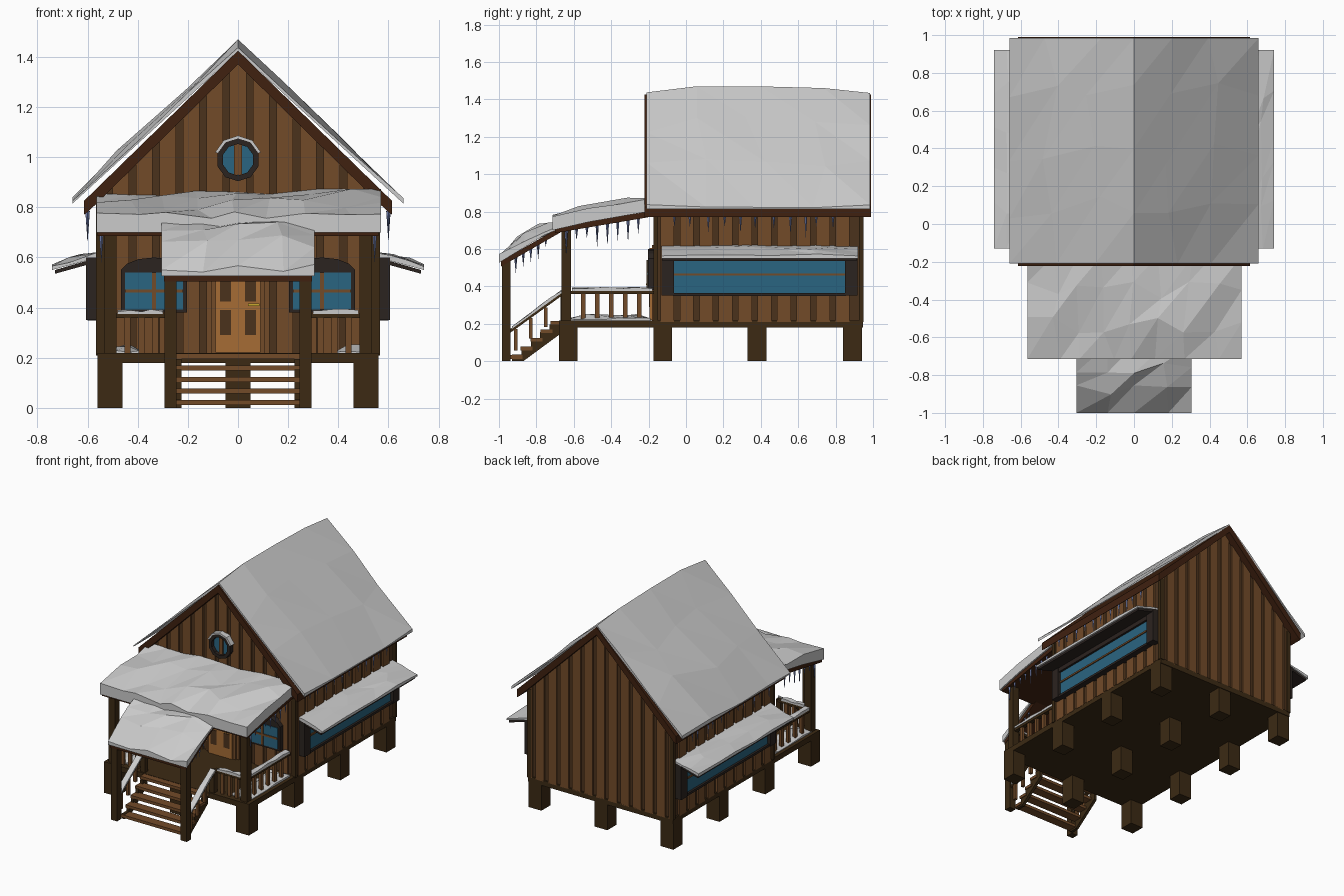
import bpy, bmesh, math, random
from mathutils import Vector

if "Cube" in bpy.data.objects:
    bpy.data.objects.remove(bpy.data.objects["Cube"])

random.seed(4)


def material(name, rgb):
    m = bpy.data.materials.new(name)
    m.diffuse_color = (*rgb, 1)
    m.use_nodes = True
    m.node_tree.nodes["Principled BSDF"].inputs["Base Color"].default_value = m.diffuse_color
    return m


PLANK = material("plank", (0.17, 0.07, 0.022))
GAP = material("plank_gap", (0.07, 0.032, 0.012))
DARK = material("dark_wood", (0.045, 0.023, 0.007))
TRIM = material("roof_wood", (0.05, 0.015, 0.005))
FRAME = material("window_frame", (0.024, 0.017, 0.014))
GLASS = material("glass", (0.023, 0.13, 0.22))
DOOR = material("door_wood", (0.38, 0.15, 0.036))
BRASS = material("brass", (0.6, 0.4, 0.03))
ICE = material("ice", (0.2, 0.25, 0.5))


def finish(name, bm, mat=None):
    bmesh.ops.recalc_face_normals(bm, faces=bm.faces)
    me = bpy.data.meshes.new(name)
    bm.to_mesh(me)
    bm.free()
    ob = bpy.data.objects.new(name, me)
    bpy.context.collection.objects.link(ob)
    if mat:
        me.materials.append(mat)
    return ob


def prisms(name, items, axis, mat):
    """items: (2D outline, start, end), extruded along the axis."""
    bm = bmesh.new()
    for pts, a, b in items:
        def put(p, t):
            c = list(p)
            c.insert("xyz".index(axis), t)
            return bm.verts.new(c)
        lo, hi = [put(p, a) for p in pts], [put(p, b) for p in pts]
        bm.faces.new(lo)
        bm.faces.new(hi)
        for i in range(len(pts)):
            j = (i + 1) % len(pts)
            bm.faces.new((lo[i], lo[j], hi[j], hi[i]))
    return finish(name, bm, mat)


def boxes(name, items, mat):
    """items: (x0, x1, y0, y1, z0, z1)"""
    return prisms(name, [([(a, c), (b, c), (b, d), (a, d)], e, f)
                         for a, b, c, d, e, f in items], "z", mat)


def snow(name, x0, x1, y0, y1, nx, ny, base, thick, amp, edge=0.5):
    """Lumpy faceted sheet lying on the height function base(x, y)."""
    bm = bmesh.new()
    top, bot = {}, {}
    for i in range(nx + 1):
        for j in range(ny + 1):
            rim = i in (0, nx) or j in (0, ny)
            x, y = x0 + (x1 - x0) * i / nx, y0 + (y1 - y0) * j / ny
            if 0 < i < nx and abs(x) > 1e-6:
                x += random.uniform(-.25, .25) * (x1 - x0) / nx
            if 0 < j < ny:
                y += random.uniform(-.25, .25) * (y1 - y0) / ny
            z = base(x, y)
            t = thick * (edge if rim else 1) + random.uniform(-amp, amp)
            top[i, j] = bm.verts.new((x, y, z + max(t, 0.006)))
            bot[i, j] = bm.verts.new((x, y, z))
    for i in range(nx):
        for j in range(ny):
            q = [(i, j), (i + 1, j), (i + 1, j + 1), (i, j + 1)]
            for k in ((0, 1, 2), (0, 2, 3)):
                bm.faces.new([top[q[n]] for n in k])
            bm.faces.new([bot[n] for n in q])
    rim = ([(i, 0) for i in range(nx)] + [(nx, j) for j in range(ny)]
           + [(i, ny) for i in range(nx, 0, -1)] + [(0, j) for j in range(ny, 0, -1)])
    for a, b in zip(rim, rim[1:] + rim[:1]):
        bm.faces.new((top[a], top[b], bot[b], bot[a]))
    return finish(name, bm)


def porch_z(x, y):
    if y < -0.69:
        return 0.715 + (y + 0.69) * 0.61
    return 0.715 + (y + 0.69) * 0.174


def roof_z(x):
    return 1.375 - 0.98 * abs(x)


# Stilts and floor
boxes("stilts", [(x - .05, x + .05, y - .05, y + .05, 0, .185)
                 for x in (-.51, 0, .51) for y in (-.63, -.125, .38, .89)], DARK)
boxes("floor", [(-.56, .56, -.68, .945, .18, .218)], DARK)

# Wall core and vertical planks
prisms("wall_core", [([(-.55, .2), (.55, .2), (.55, .85), (0, 1.39), (-.55, .85)], -.158, .935)],
       "y", GAP)
gable, step = [], 0.0935
for k in range(-6, 7):
    a, b = max(k * step - .033, -.555), min(k * step + .033, .555)
    if k == 0:
        out = [(a, .21), (b, .21), (b, roof_z(b)), (0, roof_z(0)), (a, roof_z(a))]
    else:
        out = [(a, .21), (b, .21), (b, roof_z(b)), (a, roof_z(a))]
    gable += [(out, -.17, -.15), (out, .93, .945)]
prisms("gable_planks", gable, "y", PLANK)
boxes("side_planks", [(s * .54, s * .562, y - .037, y + .037, .21, .83)
                      for s in (-1, 1) for y in [-.1 + k * .104 for k in range(10)]], PLANK)
boxes("corner_boards", [(s * .535, s * .566, y, y + .025, .21, .83)
                        for s in (-1, 1) for y in (-.175, .924)], DARK)

# Main roof with snow
prisms("main_roof", [([(0, 1.425), (.615, .825), (.615, .77), (.595, .785), (0, 1.37),
                       (-.595, .785), (-.615, .77), (-.615, .825)], -.222, .99)], "y", TRIM)
snow("main_roof_snow", -.66, .66, -.21, .984, 6, 4,
     lambda x, y: 1.42 - .917 * abs(x), .04, .012, .4)

# Porch roof with snow
prisms("porch_roof", [
    ([(-.7, .685), (-.17, .775), (-.17, .805), (-.7, .715)], -.56, .56),
    ([(-.99, .505), (-.66, .695), (-.66, .725), (-.99, .535)], -.295, .295)], "x", TRIM)
snow("porch_snow_upper", -.565, .57, -.715, -.17, 8, 3, porch_z, .075, .022, .8)
snow("porch_snow_lower", -.305, .305, -1, -.64, 4, 3, porch_z, .065, .018, .5)

# Posts
boxes("porch_posts", [(s * .485, s * .535, -.665, -.615, .2, .72) for s in (-1, 1)], DARK)
boxes("stair_posts", [(s * .245, s * .293, -.985, -.937, 0, .535) for s in (-1, 1)], DARK)
boxes("newel_posts", [(s * .25, s * .285, -.67, -.635, .2, .37) for s in (-1, 1)], DARK)

# Stairs
zig = [(-.93, 0)]
for k in range(5):
    zig += [(-.93 + k * .05, .035 + k * .04), (-.88 + k * .05, .035 + k * .04)]
zig += [(-.68, .14), (-.87, 0)]
prisms("stair_stringers", [(zig, s * .225, s * .245) for s in (-1, 1)], "x", DARK)
boxes("stair_treads", [(-.25, .25, -.94 + k * .054, -.875 + k * .054,
                        .012 + k * .046, .032 + k * .046) for k in range(5)], PLANK)

# Railings
rails, bal = [], []
for s in (-1, 1):
    rails += [(s * .495, s * .525, -.63, -.17, .358, .376),
              (s * .27, s * .5, -.655, -.625, .358, .376)]
    bal += [(s * .5, s * .52, y - .012, y + .012, .21, .36)
            for y in (-.55, -.475, -.4, -.325, -.25)]
    bal += [(s * (x - .012), s * (x + .012), -.65, -.63, .21, .36) for x in (.33, .385, .44)]
    bal += [(s * .258, s * .278, y - .01, y + .01, .04 + (y + .93) * .8, .36 + (y + .65) * .72)
            for y in (-.91, -.83, -.75)]
    snow("side_rail_snow", s * .51 - .018, s * .51 + .018, -.61, -.18, 1, 5,
         lambda x, y: .375, .016, .006, 1)
    snow("front_rail_snow", s * .39 - .09, s * .39 + .09, -.66, -.622, 4, 1,
         lambda x, y: .375, .014, .006, 1)
    snow("stair_rail_snow", s * .268 - .02, s * .268 + .02, -.93, -.66, 1, 4,
         lambda x, y: .375 + (y + .65) * .72, .015, .005, 1)
    snow("porch_floor_snow", s * .46 - .075, s * .46 + .075, -.63, -.19, 3, 5,
         lambda x, y: .216, .03, .01, .2)
boxes("rails", rails, DARK)
boxes("balusters", bal, PLANK)
prisms("stair_rails", [([(-.97, .13), (-.65, .36), (-.65, .378), (-.97, .15)], s * .255, s * .281)
                       for s in (-1, 1)], "x", DARK)

# Front windows with arched heads
arch = [(-.132, .38), (.132, .38), (.132, .55)]
arch += [(.125 * math.cos(t * math.pi / 6), .55 + .05 * math.sin(t * math.pi / 6))
         for t in range(1, 6)] + [(-.132, .55)]
prisms("front_window_frames", [([(x + s * .335, z) for x, z in arch], -.203, -.16)
                               for s in (-1, 1)], "y", FRAME)
boxes("front_window_glass", [(s * .335 - .115, s * .335 + .115, -.207, -.2, .393, .54)
                             for s in (-1, 1)], GLASS)
bars = []
for s in (-1, 1):
    c = s * .335
    bars += [(c - .115, c + .115, -.212, -.2, .46, .473), (c - .008, c + .008, -.212, -.2, .393, .54)]
boxes("front_window_bars", bars, PLANK)

# Door
boxes("door_frame", [(-.108, .108, -.182, -.16, .218, .62)], PLANK)
boxes("door", [(-.09, .09, -.195, -.16, .22, .605)], DOOR)
boxes("door_panels", [(s * .028, s * .072, -.199, -.19, z, z + .1)
                      for s in (-1, 1) for z in (.29, .425)], GAP)
boxes("door_handle", [(.04, .085, -.215, -.195, .407, .416)], BRASS)

# Round gable window
N = 10
ring = [(math.cos((k + .5) * math.tau / N), math.sin((k + .5) * math.tau / N)) for k in range(N)]


def arc(k, r0, r1):
    a, b = ring[k % N], ring[(k + 1) % N]
    return [(a[0] * r0, .99 + a[1] * r0), (a[0] * r1, .99 + a[1] * r1),
            (b[0] * r1, .99 + b[1] * r1), (b[0] * r0, .99 + b[1] * r0)]


prisms("round_window_frame", [(arc(k, .063, .086), -.205, -.16) for k in range(N)], "y", FRAME)
prisms("round_window_glass", [([(x * .065, .99 + z * .065) for x, z in ring], -.18, -.16)], "y", GLASS)
boxes("round_window_bar", [(-.015, .015, -.19, -.17, .928, 1.052)], PLANK)
prisms("round_window_snow", [(arc(k, .085, .096), -.207, -.165) for k in (0, 1, 2, 3)], "y", None)

# Side windows with awnings
for s in (-1, 1):
    boxes("side_window_frame", [(s * .55, s * .606, -.13, -.065, .35, .6),
                                (s * .55, s * .606, .85, .918, .35, .6),
                                (s * .55, s * .6, -.07, .855, .54, .6),
                                (s * .55, s * .6, -.07, .855, .348, .364)], FRAME)
    boxes("side_window_glass", [(s * .55, s * .585, -.07, .855, .36, .545)], GLASS)
    boxes("side_window_bar", [(s * .55, s * .592, -.07, .855, .458, .47)], PLANK)
    prisms("awning", [([(s * .55, .585), (s * .73, .535), (s * .73, .55), (s * .55, .602)],
                       -.125, .912)], "y", FRAME)
    xs = sorted((s * .55, s * .742))
    snow("awning_snow", *xs, -.13, .92, 3, 5,
         lambda x, y: .602 - (abs(x) - .55) * .27, .028, .006, .6)

# Icicles
bm = bmesh.new()
for s in (-1, 1):
    tips = [(s * .6, -.05 + k * .085 + random.uniform(-.02, .02), .785) for k in range(11)]
    tips += [(s * .545, y, porch_z(0, y) - .02) for y in [-.64 + k * .055 for k in range(8)]]
    tips += [(s * .285, y, porch_z(0, y) - .02) for y in (-.91, -.87, -.83, -.79, -.75)]
    for p in tips:
        h, r = random.uniform(.05, .13) * (.75 if abs(p[0]) < .5 else 1), .009
        base = [bm.verts.new(Vector(p) + Vector((r * math.cos(a), r * math.sin(a), 0)))
                for a in (0, math.pi / 2, math.pi, math.pi * 1.5)]
        tip = bm.verts.new((p[0], p[1], p[2] - h))
        bm.faces.new(base)
        for k in range(4):
            bm.faces.new((base[k], base[(k + 1) % 4], tip))
finish("icicles", bm, ICE)
